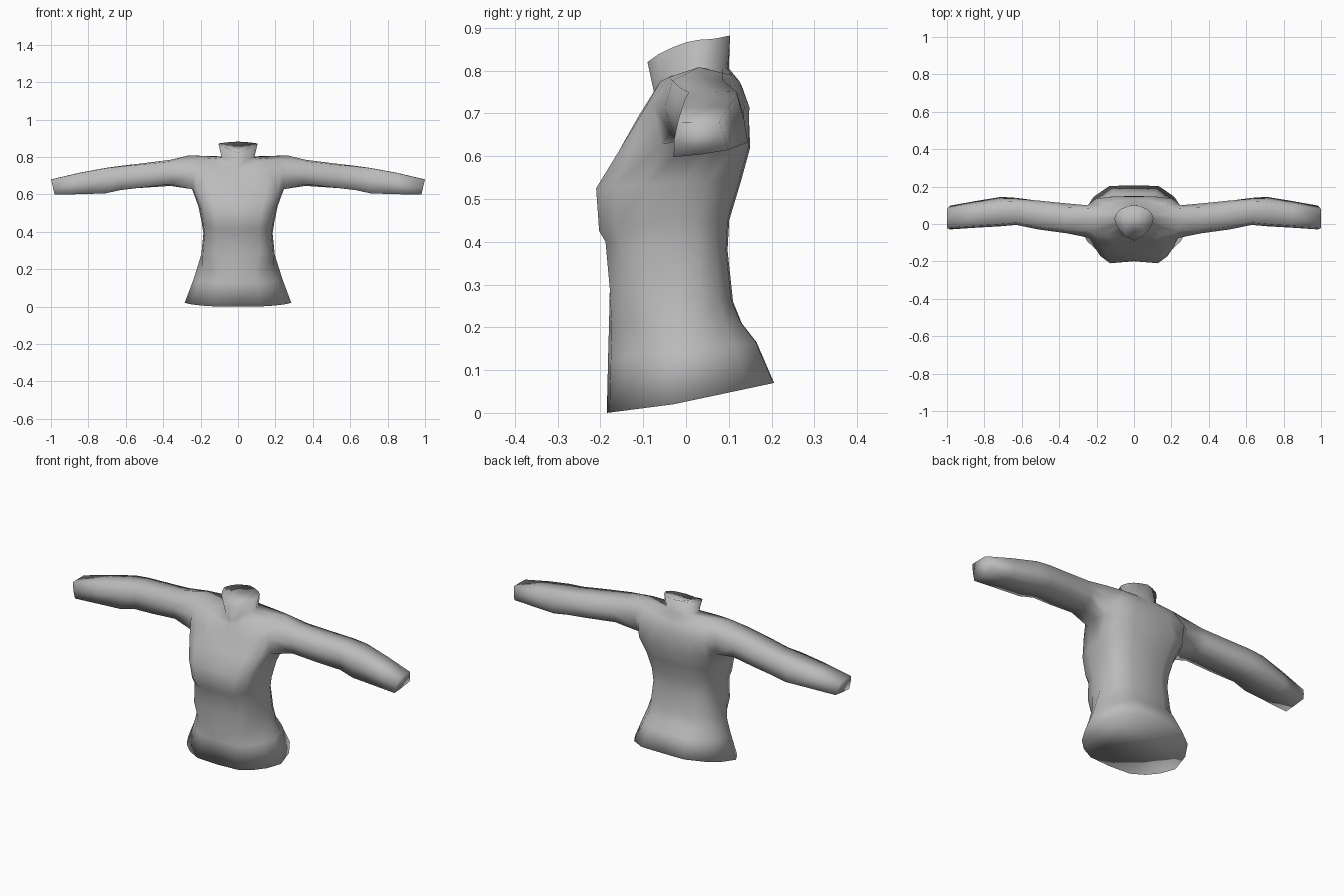
import bpy
import bmesh

if "Cube" in bpy.data.objects:
    bpy.data.objects.remove(bpy.data.objects["Cube"])

# Section outlines of the right half: (width fraction, depth fraction), front centre to back centre
BODY = [(0, -1), (.60, -1), (.85, -.8), (.96, -.43), (1, 0),
        (.95, .42), (.82, .76), (.5, .97), (0, 1)]
HEM = [(0, -1), (.43, -.96), (.68, -.74), (.87, -.42), (1, 0),
       (.94, .40), (.76, .74), (.46, .99), (0, 1)]

# Lower torso: outline, half width, front y, side y, back y, front z, side z, back z, centre recess
LOWER = [
    (HEM, .285, -.185, -.03, .206, .00, .02, .07, 0),
    (HEM, .240, -.182, -.02, .165, .13, .14, .165, 0),
    (HEM, .219, -.180, -.02, .130, .20, .205, .21, 0),
    (BODY, .196, -.178, -.02, .110, .29, .28, .26, 0),
    (BODY, .185, -.188, -.02, .097, .40, .39, .38, 0),
    (BODY, .194, -.203, -.02, .101, .425, .45, .45, .004),
    (BODY, .213, -.210, -.01, .128, .525, .54, .54, .012),
    (BODY, .250, -.158, .02, .150, .61, .64, .62, .010),
]

# Chest, shoulder and neck rings; None leaves the arm hole open
CHEST = [(0, -.10, .69), (.10, -.11, .695), (.18, -.10, .705), (.235, -.075, .72), None,
         (.25, .10, .72), (.20, .137, .715), (.10, .148, .715), (0, .146, .715)]
SHOULDER = [(0, -.078, .735), (.06, -.075, .75), (.14, -.06, .775), (.23, -.04, .785),
            (.265, .03, .808), (.24, .085, .795), (.16, .105, .79), (.08, .125, .775),
            (0, .13, .765)]
NECK_BASE = [(0, -.075, .75), (.035, -.056, .775), (.06, -.03, .79), (.08, 0, .797),
             (.088, .03, .80), (.083, .06, .803), (.06, .085, .805), (.035, .097, .805),
             (0, .10, .805)]
NECK_TOP = [(0, -.09, .82), (.045, -.065, .838), (.08, -.03, .855), (.097, 0, .866),
            (.105, .03, .872), (.092, .06, .874), (.07, .08, .877), (.037, .093, .88),
            (0, .103, .882)]

# Sleeve: x, front y, back y, bottom z, top z, squareness
SLEEVE = [
    (.36, -.050, .112, .643, .785, .2),
    (.51, -.030, .130, .630, .766, .5),
    (.63, -.006, .142, .620, .752, .8),
    (.71, -.012, .145, .605, .741, 1),
    (.85, -.020, .122, .601, .715, 1),
    (1.0, -.029, .098, .598, .680, 1),
]
# Sleeve sections: front-bottom, then round by the back to the front
ROUND = [(-.8, -.8), (0, -1), (.85, -.8), (1, -.1), (.7, .85), (0, 1), (-.75, .85), (-1, 0)]
SQUARE = [(-1, -1), (0, -.85), (1, -.6), (.88, .2), (.68, 1), (0, 1), (-.85, .98), (-.98, 0)]


def lower_ring(outline, w, yf, ys, yb, zf, zs, zb, recess):
    ring = []
    for i, (fx, fy) in enumerate(outline):
        y_end, z_end = (yf, zf) if fy < 0 else (yb, zb)
        y = ys + (y_end - ys) * abs(fy) + (recess if i == 0 else 0)
        ring.append((w * fx, y, zs + (z_end - zs) * abs(fy)))
    return ring


def sleeve_ring(x, y0, y1, z0, z1, square):
    cy, cz, ry, rz = (y0 + y1) / 2, (z0 + z1) / 2, (y1 - y0) / 2, (z1 - z0) / 2
    # the cuff is cut slightly slanted
    slant = .01 if x == 1.0 else 0
    ring = []
    for (u0, v0), (u1, v1) in zip(ROUND, SQUARE):
        u, v = u0 + (u1 - u0) * square, v0 + (v1 - v0) * square
        ring.append((x - slant * (1 - v), cy + ry * u, cz + rz * v))
    return ring


bm = bmesh.new()


def add_ring(points):
    return [bm.verts.new(p) if p else None for p in points]


def cap(ring, up):
    """Close a half ring with strips running front to back."""
    for c in range(4):
        face = [ring[c], ring[c + 1], ring[7 - c], ring[8 - c]]
        face = list(dict.fromkeys(face))
        bm.faces.new(face if up else face[::-1])


# Torso and neck
rings = [add_ring(lower_ring(*row)) for row in LOWER]
rings += [add_ring(r) for r in (CHEST, SHOULDER, NECK_BASE, NECK_TOP)]
for a, b in zip(rings, rings[1:]):
    for c in range(8):
        quad = (a[c], a[c + 1], b[c + 1], b[c])
        if None not in quad:
            bm.faces.new(quad)
cap(rings[0], False)
cap(rings[-1], True)

# Sleeve, growing from the arm hole and closed at the cuff
pit, chest, top = rings[7], rings[8], rings[9]
loops = [[pit[3], pit[4], pit[5], chest[5], top[5], top[4], top[3], chest[3]]]
loops += [add_ring(sleeve_ring(*row)) for row in SLEEVE]
for a, b in zip(loops, loops[1:]):
    for i in range(8):
        j = (i + 1) % 8
        bm.faces.new((a[i], a[j], b[j], b[i]))
bm.faces.new(loops[-1])

for f in bm.faces:
    f.smooth = True
mesh = bpy.data.meshes.new("shirt_body")
bm.to_mesh(mesh)
bm.free()

cloth = bpy.data.materials.new("grey cloth")
cloth.diffuse_color = (.5, .5, .5, 1)
cloth.use_nodes = True
cloth.node_tree.nodes["Principled BSDF"].inputs["Base Color"].default_value = cloth.diffuse_color
mesh.materials.append(cloth)

# Left half by mirroring
shirt = bpy.data.objects.new("shirt_body", mesh)
bpy.context.collection.objects.link(shirt)
mirror = shirt.modifiers.new("mirror", 'MIRROR')
mirror.use_axis[0] = True
mirror.use_clip = True
mirror.merge_threshold = .0005
